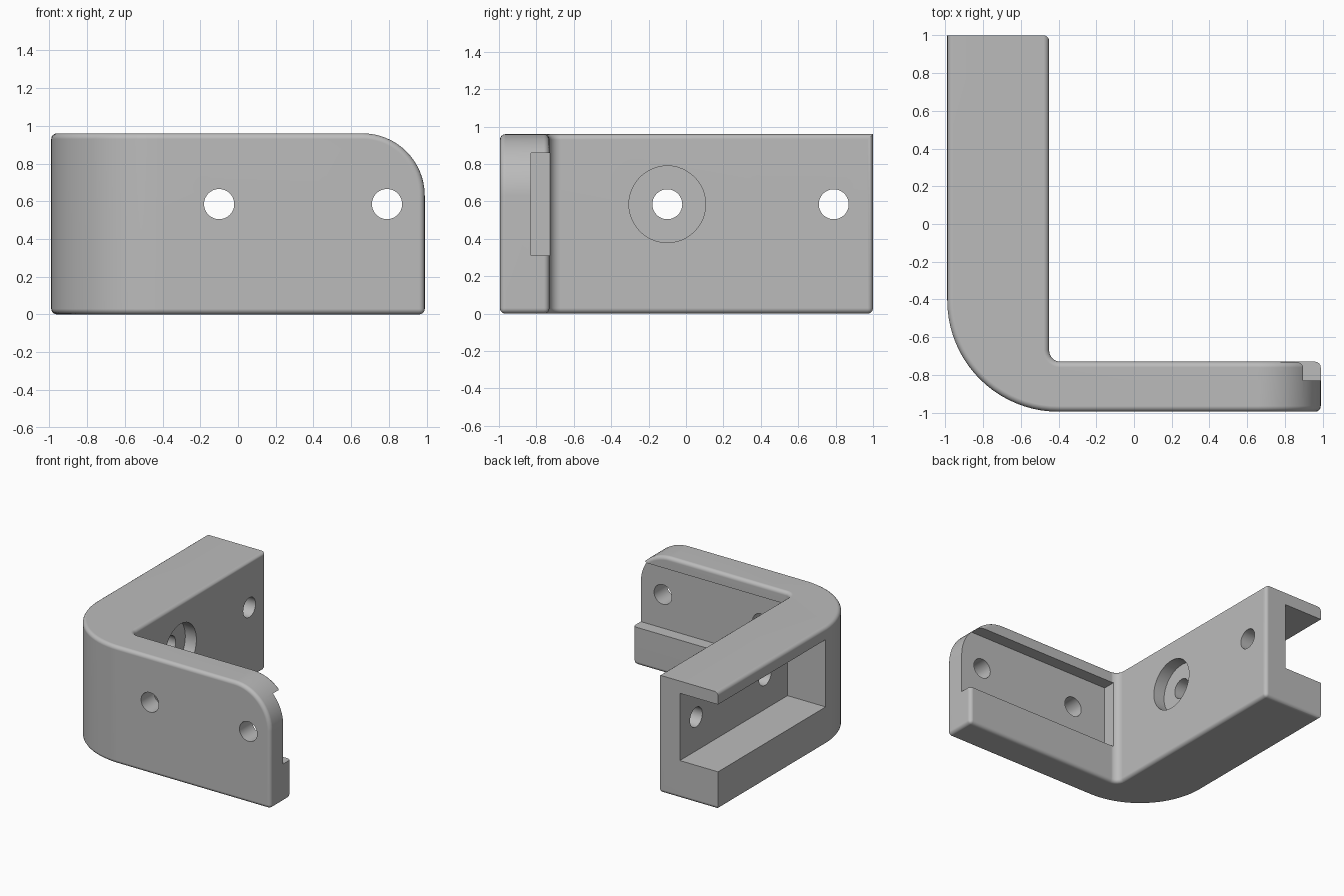
import bpy, bmesh, math
from mathutils import Matrix, Vector

cube = bpy.data.objects.get("Cube")
if cube:
    bpy.data.objects.remove(cube, do_unlink=True)

grey = bpy.data.materials.new("plain grey")
grey.use_nodes = True
colour = (0.5, 0.5, 0.5, 1)
grey.diffuse_color = colour
grey.node_tree.nodes["Principled BSDF"].inputs["Base Color"].default_value = colour

HEIGHT = 0.96
LEFT, RIGHT, FRONT, BACK = -0.99, 0.99, -0.995, 1.0
ARM_IN, PLATE_IN = -0.45, -0.73
HOLE_Z = 0.585


def make_object(name, bm):
    bmesh.ops.recalc_face_normals(bm, faces=bm.faces[:])
    mesh = bpy.data.meshes.new(name)
    bm.to_mesh(mesh)
    bm.free()
    mesh.materials.append(grey)
    obj = bpy.data.objects.new(name, mesh)
    bpy.context.collection.objects.link(obj)
    return obj


def near(a, b):
    return abs(a - b) < 0.001


def round_edges(bm, rule, radius, segments):
    """Round every edge whose two end points satisfy the rule."""
    edges = [e for e in bm.edges if rule(e)]
    bmesh.ops.bevel(bm, geom=edges, offset=radius, segments=segments,
                    profile=0.5, affect='EDGES', clamp_overlap=True)


def upright_at(x, y):
    return lambda e: all(near(v.co.x, x) and near(v.co.y, y) for v in e.verts)


def outer_edge(e):
    """Sharp rim edges, leaving the open end of the thick arm crisp."""
    if len(e.link_faces) != 2 or e.calc_face_angle(0) < math.radians(60):
        return False
    a, b = (v.co for v in e.verts)
    at_back = near(a.y, BACK) and near(b.y, BACK)
    top_end = at_back and near(a.z, HEIGHT) and near(b.z, HEIGHT)
    outer_end = at_back and near(a.x, LEFT) and near(b.x, LEFT)
    return not (top_end or outer_end)


# L-shaped body, extruded upward
bm = bmesh.new()
outline = [(LEFT, FRONT), (RIGHT, FRONT), (RIGHT, PLATE_IN),
           (ARM_IN, PLATE_IN), (ARM_IN, BACK), (LEFT, BACK)]
base = bm.faces.new([bm.verts.new((x, y, 0)) for x, y in outline])
raised = bmesh.ops.extrude_face_region(bm, geom=[base])["geom"]
bmesh.ops.translate(bm, vec=(0, 0, HEIGHT),
                    verts=[v for v in raised if isinstance(v, bmesh.types.BMVert)])
bmesh.ops.recalc_face_normals(bm, faces=bm.faces[:])

# Large corner, inner fillet, rounded plate corner, then the softened rim
round_edges(bm, upright_at(LEFT, FRONT), 0.59, 20)
round_edges(bm, upright_at(ARM_IN, PLATE_IN), 0.06, 6)
round_edges(bm, lambda e: all(near(v.co.x, RIGHT) and near(v.co.z, HEIGHT)
                              for v in e.verts), 0.33, 16)
round_edges(bm, outer_edge, 0.03, 4)
bracket = make_object("corner_bracket", bm)


def cut(bm):
    """Subtract a solid from the bracket and discard the solid."""
    cutter = make_object("cutter", bm)
    cutter.hide_render = True
    mod = bracket.modifiers.new("cut", 'BOOLEAN')
    mod.operation = 'DIFFERENCE'
    mod.solver = 'EXACT'
    mod.object = cutter
    bpy.context.view_layer.objects.active = bracket
    bpy.ops.object.modifier_apply(modifier=mod.name)
    bpy.data.objects.remove(cutter, do_unlink=True)


def cut_box(low, high):
    low, high = Vector(low), Vector(high)
    bm = bmesh.new()
    bmesh.ops.create_cube(bm, size=1, matrix=Matrix.Translation((low + high) / 2)
                          @ Matrix.Diagonal((*(high - low), 1)))
    cut(bm)


def cut_hole(centre, axis, radius, length):
    bm = bmesh.new()
    turn = Matrix.Rotation(math.pi / 2, 4, 'Y' if axis == 'X' else 'X')
    bmesh.ops.create_cone(bm, cap_ends=True, segments=48, radius1=radius,
                          radius2=radius, depth=length,
                          matrix=Matrix.Translation(centre) @ turn)
    cut(bm)


# Recess behind the thin plate, and channel along the thick arm
cut_box((-0.41, -0.83, 0.31), (1.2, -0.6, 0.86))
cut_box((-1.2, -0.39, 0.31), (-0.645, 1.2, 0.86))

# Screw holes through both walls, with one counterbore
for along in (-0.1, 0.79):
    cut_hole((along, -0.9, HOLE_Z), 'Y', 0.08, 0.6)
    cut_hole((-0.55, along, HOLE_Z), 'X', 0.08, 0.5)
cut_hole((ARM_IN, -0.1, HOLE_Z), 'X', 0.205, 0.2)

# Smooth rounded areas, keep hard corners
bpy.ops.object.select_all(action='DESELECT')
bracket.select_set(True)
bpy.context.view_layer.objects.active = bracket
bpy.ops.object.shade_smooth_by_angle(angle=math.radians(30))
weighted = bracket.modifiers.new("flat_normals", 'WEIGHTED_NORMAL')
weighted.keep_sharp = True
